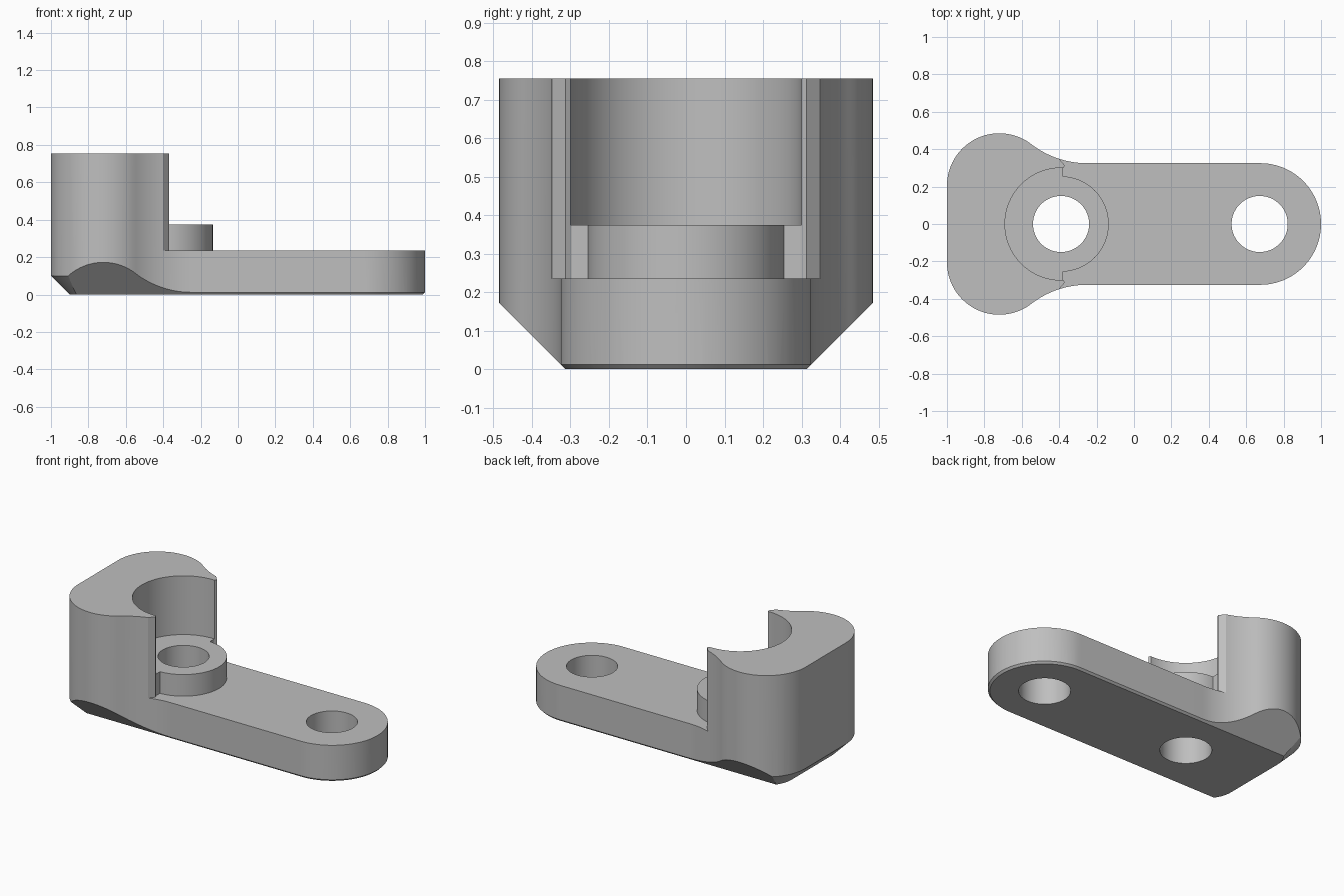
import bpy, bmesh, math

if "Cube" in bpy.data.objects:
    bpy.data.objects.remove(bpy.data.objects["Cube"])

TOP, ARM_TOP, BOSS_TOP = 0.755, 0.235, 0.375
PIVOT_X, END_X = -0.39, 0.675
LOBE_X, LOBE_Y, LOBE_R = -0.72, 0.205, 0.28
ARM_R, FILLET_X = 0.325, -0.25


def arc(cx, cy, r, a0, a1, n=24):
    return [(cx + r * math.cos(math.radians(a0 + (a1 - a0) * i / n)),
             cy + r * math.sin(math.radians(a0 + (a1 - a0) * i / n))) for i in range(n + 1)]


def loft(name, low, z0, high, z1):
    """Solid between two matching closed outlines."""
    bm = bmesh.new()
    a = [bm.verts.new((x, y, z0)) for x, y in low]
    b = [bm.verts.new((x, y, z1)) for x, y in high]
    n = len(a)
    bm.faces.new(a)
    bm.faces.new(b)
    for i in range(n):
        j = (i + 1) % n
        bm.faces.new((a[i], a[j], b[j], b[i]))
    bmesh.ops.recalc_face_normals(bm, faces=bm.faces)
    me = bpy.data.meshes.new(name)
    bm.to_mesh(me)
    bm.free()
    ob = bpy.data.objects.new(name, me)
    bpy.context.collection.objects.link(ob)
    return ob


def cylinder(name, x, r, z0, z1):
    ring = arc(x, 0, r, 0, 360, 80)[:-1]
    return loft(name, ring, z0, ring, z1)


def combine(target, tool, operation):
    mod = target.modifiers.new(tool.name, 'BOOLEAN')
    mod.operation, mod.solver, mod.object = operation, 'EXACT', tool
    bpy.context.view_layer.objects.active = target
    bpy.ops.object.modifier_apply(modifier=mod.name)
    bpy.data.objects.remove(tool)


# Body outline: rounded arm end, concave fillets, two lobes with a flat back
h = ARM_R - LOBE_Y
dx = FILLET_X - LOBE_X
R = (dx * dx + h * h - LOBE_R ** 2) / (2 * (LOBE_R - h))
fillet_y = ARM_R + R
ang = math.degrees(math.atan2(fillet_y - LOBE_Y, dx))
half = (arc(END_X, 0, ARM_R, 0, 90)
        + arc(FILLET_X, fillet_y, R, 270, 180 + ang)
        + arc(LOBE_X, LOBE_Y, LOBE_R, ang, 90, 12)[1:]
        + arc(LOBE_X, LOBE_Y, LOBE_R, 90, 180)[1:])
outline = half + [(x, -y) for x, y in reversed(half[1:])]
body = loft("clamp_arm", outline, 0, outline, TOP)

# Clear the space above the arm, leaving the bevelled jaw tips
jaw = [(2, 1), (-0.40, 1), (-0.40, 0.348), (-0.37, 0.313), (-0.38, 0.297)]
jaw += [(x, -y) for x, y in reversed(jaw)]
combine(body, loft("arm_clearance", jaw, ARM_TOP, jaw, 1), 'DIFFERENCE')

# Boss, round pocket above it, and the two through holes
combine(body, cylinder("boss", PIVOT_X, 0.255, 0.1, 0.45), 'UNION')
combine(body, cylinder("pocket", PIVOT_X, 0.30, BOSS_TOP, 1), 'DIFFERENCE')
for x in (PIVOT_X, END_X - 0.003):
    combine(body, cylinder("hole", x, 0.15, -0.5, 1), 'DIFFERENCE')


# Underside bevels at 45 degrees: along the arm, then around the back
def arm_ring(z):
    r = 0.313 + z
    return arc(END_X, 0, r, -90, 90, 48) + [(-3, r), (-3, -r)]


def back_ring(z):
    r = LOBE_R - 0.1 + z
    return ([(3, LOBE_Y + r)] + arc(LOBE_X, LOBE_Y, r, 90, 180)
            + arc(LOBE_X, -LOBE_Y, r, 180, 270) + [(3, -LOBE_Y - r)])


for name, ring in (("arm_bevel", arm_ring), ("back_bevel", back_ring)):
    combine(body, loft(name, ring(-0.05), -0.05, ring(0.9), 0.9), 'INTERSECT')

# Plain grey finish
grey = bpy.data.materials.new("grey_metal")
grey.diffuse_color = (0.52, 0.52, 0.52, 1)
grey.use_nodes = True
grey.node_tree.nodes["Principled BSDF"].inputs["Base Color"].default_value = grey.diffuse_color
body.data.materials.clear()
body.data.materials.append(grey)
for p in body.data.polygons:
    p.material_index = 0
bpy.ops.object.select_all(action='DESELECT')
body.select_set(True)
bpy.context.view_layer.objects.active = body
bpy.ops.object.shade_smooth_by_angle(angle=math.radians(20))
